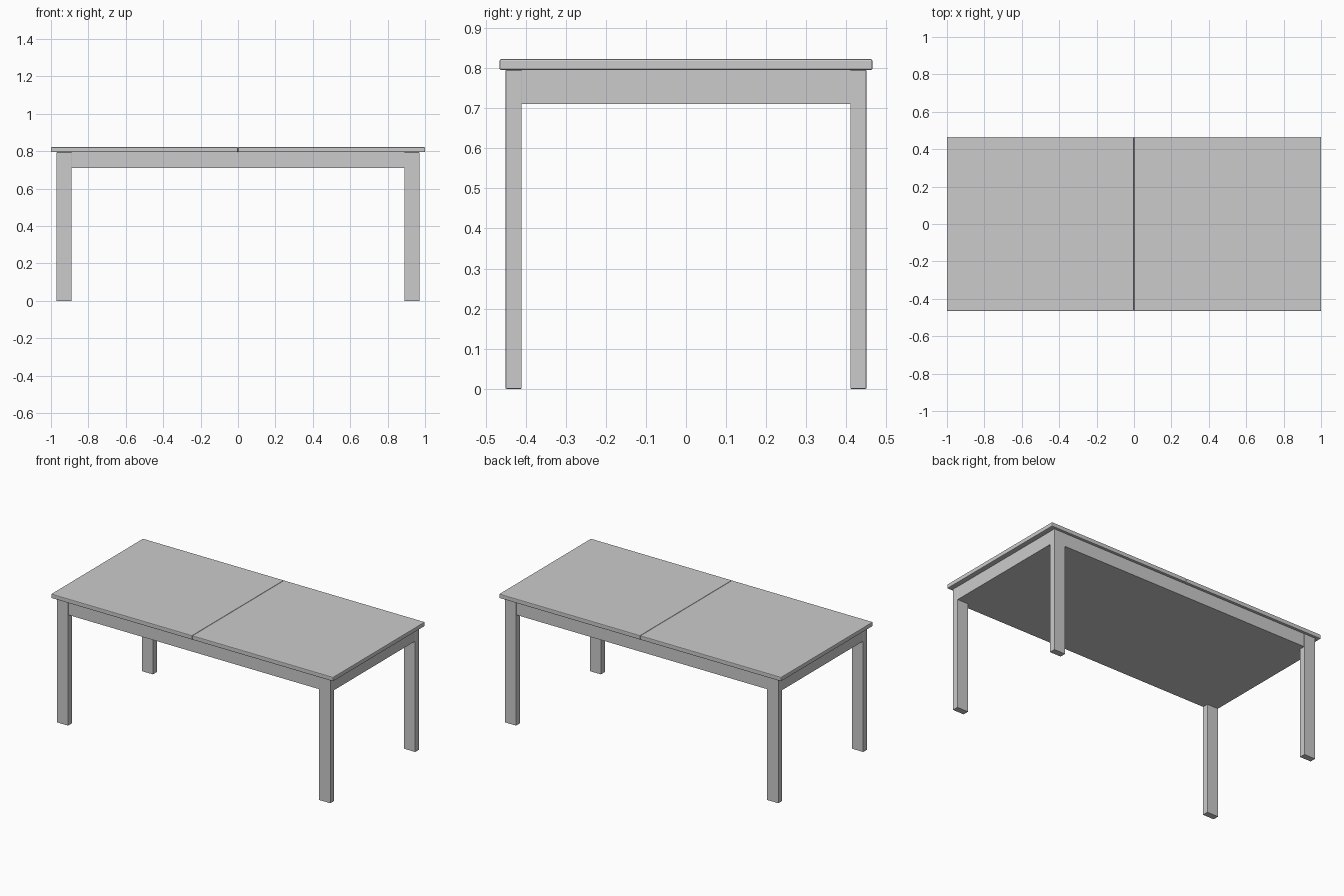
import bpy

# Remove the default cube
cube = bpy.data.objects.get("Cube")
if cube:
    bpy.data.objects.remove(cube, do_unlink=True)

# Single grey finish
grey = bpy.data.materials.new("matte grey")
grey.use_nodes = True
COLOUR = (0.6, 0.6, 0.6, 1)
grey.diffuse_color = COLOUR
grey.node_tree.nodes["Principled BSDF"].inputs["Base Color"].default_value = COLOUR

HALF_X, HALF_Y = 1.0, 0.465          # tabletop extents
LEG_X, LEG_Y = 0.97, 0.45            # outer faces of the legs
LEG_W, LEG_D = 0.08, 0.04            # leg section
APRON_Z, TOP_Z, HEIGHT = 0.71, 0.795, 0.822
BOARD = 0.02                         # apron thickness


def box(name, low, high, bevel=0.0):
    """Box between two corners, with optional chamfered edges."""
    centre = [(a + b) / 2 for a, b in zip(low, high)]
    bpy.ops.mesh.primitive_cube_add(size=1, location=centre)
    obj = bpy.context.object
    obj.name = name
    obj.scale = [b - a for a, b in zip(low, high)]
    bpy.ops.object.transform_apply(location=False, rotation=False, scale=True)
    obj.data.materials.append(grey)
    if bevel:
        mod = obj.modifiers.new("edge", "BEVEL")
        mod.width = bevel
        mod.segments = 2
    return obj


def mirrored_box(name, low, high, sx, sy, bevel=0.0):
    """Box described in the +x +y quarter, flipped by the given signs."""
    ends = [(low[0] * sx, high[0] * sx), (low[1] * sy, high[1] * sy), (low[2], high[2])]
    return box(name, [min(e) for e in ends], [max(e) for e in ends], bevel)


# Tabletop in two leaves meeting at a fine centre seam
for side, sx in (("left", 1), ("right", -1)):
    mirrored_box(f"{side}_top_leaf", (0.0005, -HALF_Y, TOP_Z),
                 (HALF_X, HALF_Y, HEIGHT), sx, 1, 0.004)

# Four flat legs at the corners
for side, sx in (("left", 1), ("right", -1)):
    for end, sy in (("back", 1), ("front", -1)):
        mirrored_box(f"{end}_{side}_leg", (LEG_X - LEG_W, LEG_Y - LEG_D, 0),
                     (LEG_X, LEG_Y, TOP_Z), sx, sy, 0.002)

# Long aprons between the legs, set just behind the leg faces
INNER_X, INNER_Y = LEG_X - LEG_W, LEG_Y - LEG_D
for end, sy in (("back", 1), ("front", -1)):
    mirrored_box(f"{end}_apron", (-INNER_X, LEG_Y - BOARD, APRON_Z),
                 (INNER_X, LEG_Y - 0.002, TOP_Z), 1, sy)

# Short aprons at the ends
for side, sx in (("left", 1), ("right", -1)):
    mirrored_box(f"{side}_apron", (LEG_X - BOARD, -INNER_Y, APRON_Z),
                 (LEG_X - 0.002, INNER_Y, TOP_Z), sx, 1)

# Closed underside, with a wide panel and two end strips between the legs
PANEL_TOP = APRON_Z + 0.015
box("underside_panel", (-INNER_X, BOARD - LEG_Y, APRON_Z),
    (INNER_X, LEG_Y - BOARD, PANEL_TOP))
for side, sx in (("left", 1), ("right", -1)):
    mirrored_box(f"{side}_underside_strip", (INNER_X, -INNER_Y, APRON_Z),
                 (LEG_X - BOARD, INNER_Y, PANEL_TOP), sx, 1)
